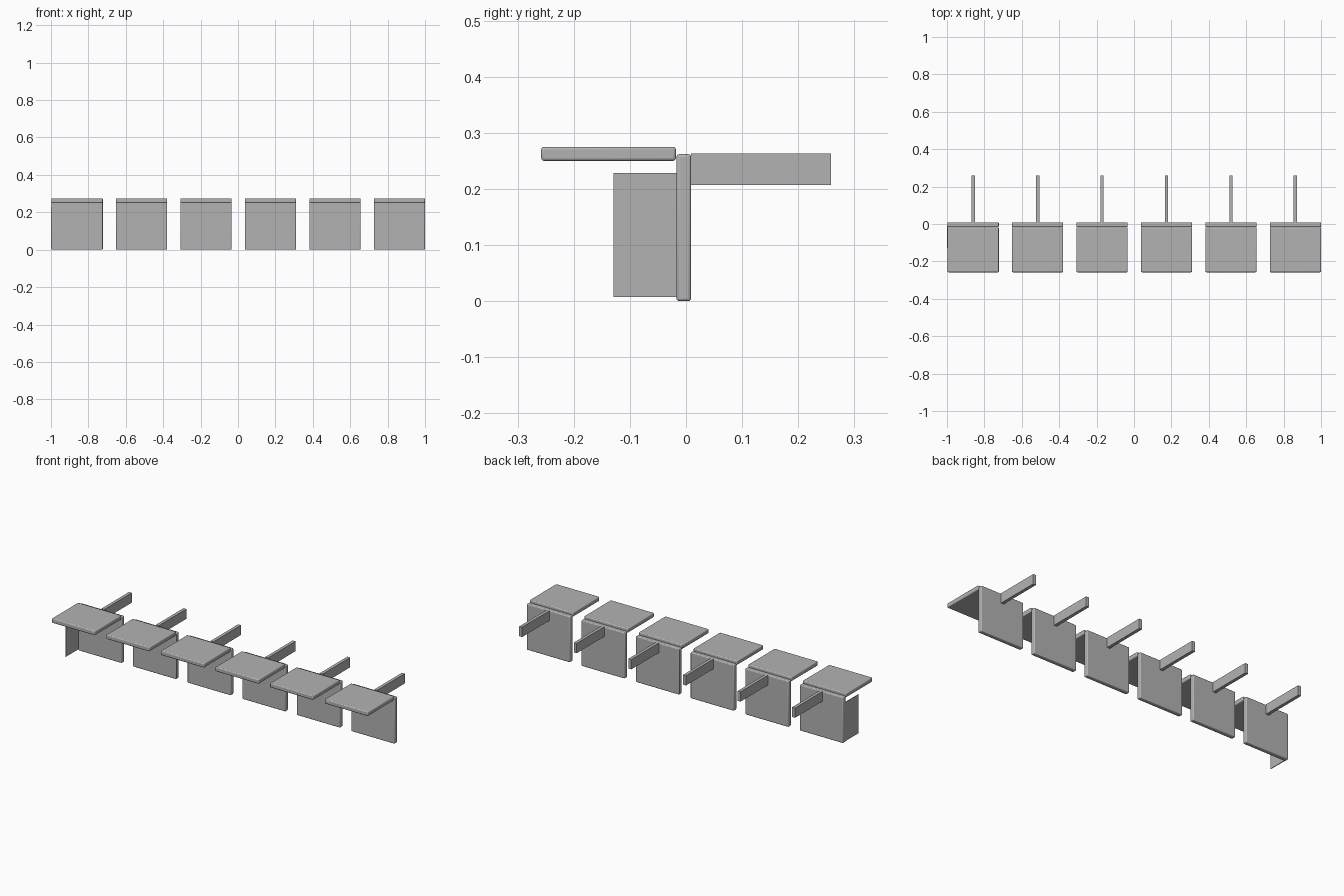
import bpy
import math

cube = bpy.data.objects.get("Cube")
if cube:
    bpy.data.objects.remove(cube, do_unlink=True)

# Single plain grey finish
grey = bpy.data.materials.new("plain_grey")
grey.use_nodes = True
colour = (0.45, 0.45, 0.45, 1)
grey.diffuse_color = colour
grey.node_tree.nodes["Principled BSDF"].inputs["Base Color"].default_value = colour


def box(name, x, y, z, bevel=0):
    """Box between the given (low, high) ranges, optionally with rounded edges."""
    ranges = (x, y, z)
    bpy.ops.mesh.primitive_cube_add(size=1, location=[(a + b) / 2 for a, b in ranges])
    ob = bpy.context.object
    ob.name = name
    ob.scale = [b - a for a, b in ranges]
    bpy.ops.object.transform_apply(location=False, rotation=False, scale=True)
    ob.data.materials.append(grey)
    if bevel:
        mod = ob.modifiers.new("rounded_edges", 'BEVEL')
        mod.width = bevel
        mod.segments = 3
        bpy.ops.object.shade_smooth_by_angle(angle=math.radians(40))
    return ob


COUNT, FIRST, STEP, HALF = 6, -0.86, 0.3446, 0.137

# Row of identical seats, each carried by a beam behind its back
for i in range(COUNT):
    c = FIRST + i * STEP
    width = (c - HALF, c + HALF)
    box(f"seat_{i + 1}", width, (-0.258, -0.018), (0.25, 0.275), 0.005)
    box(f"back_{i + 1}", width, (-0.017, 0.009), (0, 0.262), 0.005)
    box(f"beam_{i + 1}", (c - 0.009, c + 0.009), (0.009, 0.258), (0.207, 0.263))

# Thin panel closing the right end of the row
box("end_panel", (-1, -0.996), (-0.129, -0.012), (0.007, 0.228))
